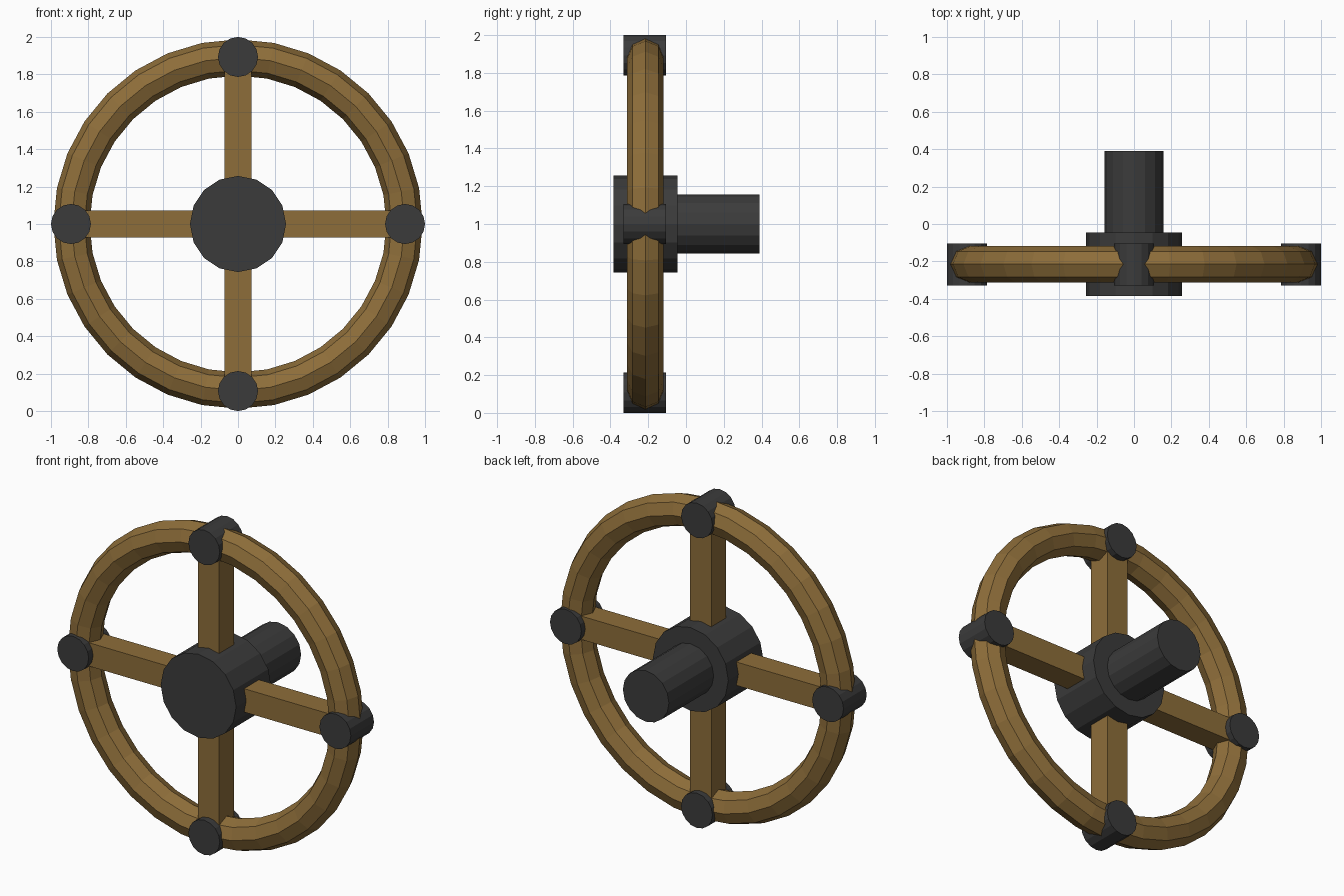
import bpy
from math import pi, sin, cos

cube = bpy.data.objects.get("Cube")
if cube:
    bpy.data.objects.remove(cube, do_unlink=True)


def material(name, colour):
    m = bpy.data.materials.new(name)
    m.use_nodes = True
    m.diffuse_color = colour
    m.node_tree.nodes["Principled BSDF"].inputs["Base Color"].default_value = colour
    return m


wood = material("brown wood", (0.27, 0.155, 0.042, 1))
iron = material("dark iron", (0.044, 0.044, 0.044, 1))

PLANE_Y = -0.215   # middle plane of the wheel
RIM = 0.89         # radius of the rim's centre line
MID_Z = 1.0


def finish(name, mat):
    ob = bpy.context.object
    ob.name = name
    ob.data.materials.append(mat)
    return ob


def cylinder(name, x, z, radius, y0, y1, sides):
    bpy.ops.mesh.primitive_cylinder_add(
        vertices=sides, radius=radius, depth=y1 - y0,
        location=(x, (y0 + y1) / 2, z), rotation=(pi / 2, 0, 0))
    return finish(name, iron)


def beam(name, size):
    bpy.ops.mesh.primitive_cube_add(size=1, location=(0, PLANE_Y, MID_Z))
    ob = finish(name, wood)
    ob.scale = size
    return ob


# Wooden rim
bpy.ops.mesh.primitive_torus_add(
    major_segments=32, minor_segments=8, major_radius=RIM, minor_radius=0.097,
    location=(0, PLANE_Y, MID_Z), rotation=(pi / 2, 0, 0))
finish("rim", wood)

# Crossed spokes
beam("horizontal_spokes", (2 * RIM, 0.144, 0.144))
beam("vertical_spokes", (0.144, 0.144, 2 * RIM))

# Hub and axle
cylinder("hub", 0, MID_Z, 0.257, -0.385, -0.045, 16)
cylinder("axle", 0, MID_Z, 0.157, -0.06, 0.39, 16)

# Pegs through the rim at the spoke ends
for i, side in enumerate(("left", "top", "right", "bottom")):
    a = i * pi / 2
    cylinder(side + "_peg", 0.893 * cos(a), MID_Z + 0.893 * sin(a),
             0.107, -0.33, -0.105, 16)
